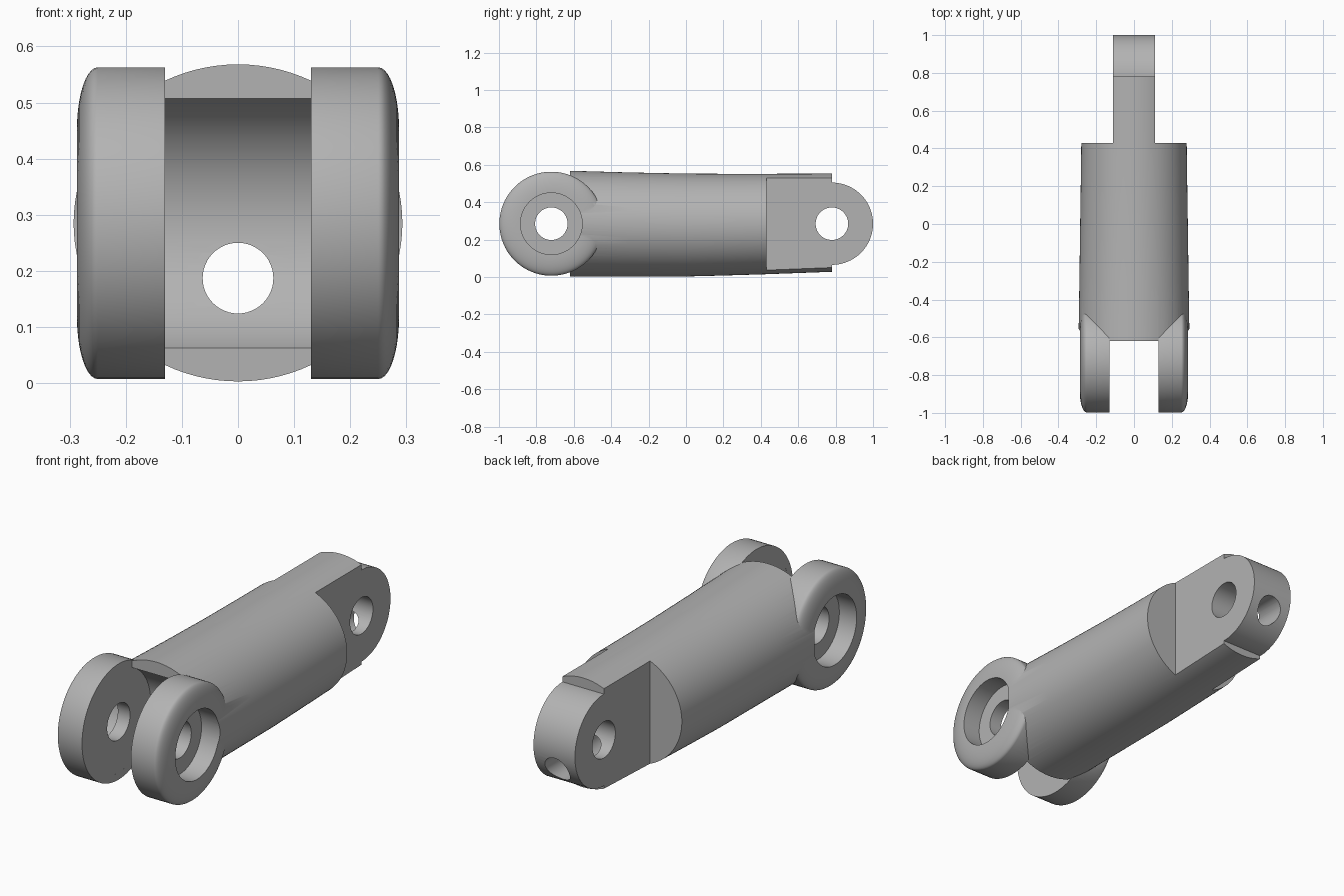
import bpy, bmesh, math
from mathutils import Matrix

cube = bpy.data.objects.get("Cube")
if cube:
    bpy.data.objects.remove(cube, do_unlink=True)

PIN_Z = 0.285
FRONT_Y, REAR_Y = -0.72, 0.78

steel = bpy.data.materials.new("plain grey")
steel.use_nodes = True
grey = (0.45, 0.45, 0.45, 1)
steel.diffuse_color = grey
steel.node_tree.nodes["Principled BSDF"].inputs["Base Color"].default_value = grey


def make(name, bm):
    bmesh.ops.recalc_face_normals(bm, faces=bm.faces)
    mesh = bpy.data.meshes.new(name)
    bm.to_mesh(mesh)
    bm.free()
    mesh.materials.append(steel)
    ob = bpy.data.objects.new(name, mesh)
    bpy.context.collection.objects.link(ob)
    return ob


def loft(name, rings):
    """Skin a list of closed rings and cap both ends."""
    bm = bmesh.new()
    loops = [[bm.verts.new(p) for p in ring] for ring in rings]
    n = len(loops[0])
    for a, b in zip(loops, loops[1:]):
        for i in range(n):
            j = (i + 1) % n
            bm.faces.new((a[i], a[j], b[j], b[i]))
    bm.faces.new(loops[0])
    bm.faces.new(loops[-1])
    return make(name, bm)


def turned(name, y, profile, sides=72):
    """Revolve (x, radius) pairs about a crosswise pin axis."""
    turns = [2 * math.pi * (i + 0.5) / sides for i in range(sides)]
    return loft(name, [[(x, y + r * math.cos(t), PIN_Z + r * math.sin(t))
                        for t in turns] for x, r in profile])


def box(name, lo, hi):
    bm = bmesh.new()
    size = [b - a for a, b in zip(lo, hi)]
    mid = [(a + b) / 2 for a, b in zip(lo, hi)]
    bmesh.ops.create_cube(bm, size=1, matrix=Matrix.Translation(mid) @ Matrix.Diagonal((*size, 1)))
    return make(name, bm)


def combine(target, tool, operation):
    mod = target.modifiers.new(tool.name, 'BOOLEAN')
    mod.operation, mod.solver, mod.object = operation, 'EXACT', tool
    bpy.ops.object.select_all(action='DESELECT')
    bpy.context.view_layer.objects.active = target
    target.select_set(True)
    bpy.ops.object.modifier_apply(modifier=mod.name)
    bpy.data.objects.remove(tool, do_unlink=True)


# Barrel: slightly tapering oval tube, stations are (y, bottom, top, half width)
stations = [(-0.62, 0.003, 0.568, 0.294), (-0.3, 0.003, 0.559, 0.289),
            (0, 0.003, 0.553, 0.285), (0.2, 0.008, 0.552, 0.282),
            (0.43, 0.015, 0.552, 0.279), (REAR_Y, 0.028, 0.553, 0.272)]
angles = [2 * math.pi * i / 96 for i in range(96)]
body = loft("link_body", [[(w * math.cos(t), y, (lo + hi) / 2 + (hi - lo) / 2 * math.sin(t))
                           for t in angles] for y, lo, hi, w in stations])

# Rear tongue: round end, then flats on both sides
combine(body, turned("tongue_end", REAR_Y, [(-0.2, 0.22), (0.2, 0.22)]), 'UNION')
for s in (-1, 1):
    x0, x1 = sorted((s * 0.11, s * 0.5))
    combine(body, box("tongue_flat", (x0, 0.43, -0.5), (x1, 1.3, 1)), 'DIFFERENCE')

# Front fork: two discs with a softly rounded outer rim
rim = [(0.25 + 0.037 * math.sin(a), 0.168 + 0.11 * math.cos(a))
       for a in [math.pi / 2 * i / 10 for i in range(11)]]
for s in (-1, 1):
    combine(body, turned("fork_disc", FRONT_Y,
                         [(s * x, r) for x, r in [(0.13, 0.278)] + rim]), 'UNION')

# Hollow between the fork discs
combine(body, turned("fork_hollow", FRONT_Y, [(-0.1302, 0.244), (0.1302, 0.244)]), 'DIFFERENCE')

# Counterbores and pin holes
for s in (-1, 1):
    combine(body, turned("counterbore", FRONT_Y, [(s * 0.195, 0.165), (s * 0.4, 0.165)]),
            'DIFFERENCE')
for y in (FRONT_Y, REAR_Y):
    combine(body, turned("pin_hole", y, [(-0.5, 0.087), (0.5, 0.087)], 48), 'DIFFERENCE')

# Lengthwise bore below the centre line
bore = loft("long_bore", [[(0.063 * math.cos(t), y, 0.187 + 0.063 * math.sin(t))
                           for t in angles[::2]] for y in (-1.2, 1.2)])
combine(body, bore, 'DIFFERENCE')

bpy.context.view_layer.objects.active = body
body.select_set(True)
bpy.ops.object.shade_smooth_by_angle(angle=math.radians(25))
